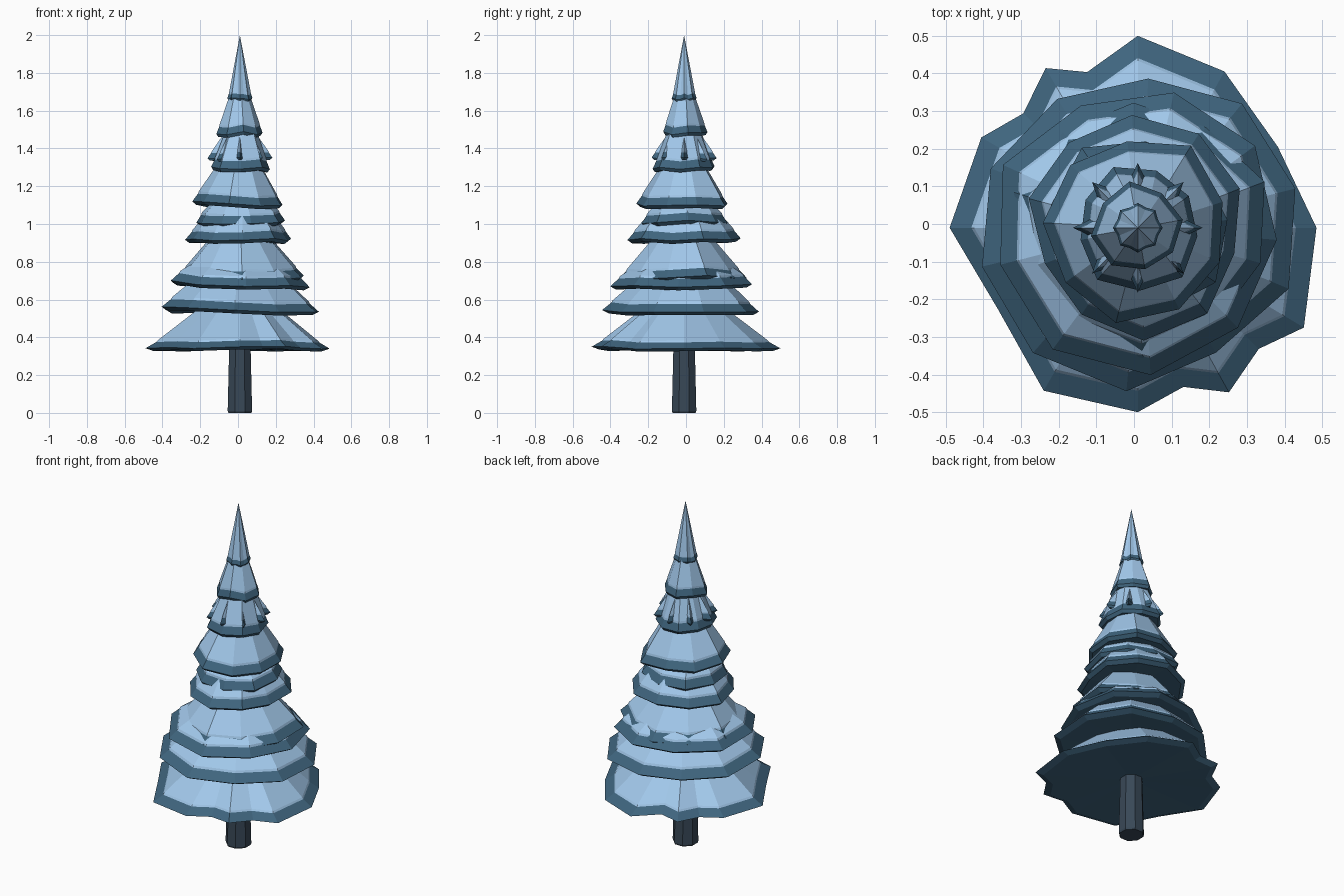
import bpy, bmesh, math, random
from mathutils import Matrix, Vector

if "Cube" in bpy.data.objects:
    bpy.data.objects.remove(bpy.data.objects["Cube"])

random.seed(4)
CX, CY = 0.01, -0.01          # trunk axis


def material(name, rgb):
    m = bpy.data.materials.new(name)
    m.diffuse_color = (*rgb, 1)
    m.use_nodes = True
    m.node_tree.nodes["Principled BSDF"].inputs["Base Color"].default_value = m.diffuse_color
    return m


NEEDLE = material("needle_blue", (0.05, 0.13, 0.21))
SNOW = material("snow", (0.36, 0.58, 0.83))
BARK = material("bark", (0.04, 0.065, 0.095))


def lathe(name, rings, bottom, top, mat, tilt=None):
    """Join rings of points into a closed shell; bottom/top are pole heights."""
    bm = bmesh.new()
    vr = [[bm.verts.new(p) for p in ring] for ring in rings]
    n = len(vr[0])
    for a, b in zip(vr, vr[1:]):
        for i in range(n):
            j = (i + 1) % n
            bm.faces.new((a[i], a[j], b[j], b[i]))
    lo, hi = bm.verts.new((0, 0, bottom)), bm.verts.new((0, 0, top))
    for i in range(n):
        j = (i + 1) % n
        bm.faces.new((vr[0][j], vr[0][i], lo))
        bm.faces.new((vr[-1][i], vr[-1][j], hi))
    if tilt:
        bmesh.ops.transform(bm, matrix=tilt, verts=bm.verts)
    bmesh.ops.translate(bm, vec=(CX, CY, 0), verts=bm.verts)
    bmesh.ops.recalc_face_normals(bm, faces=bm.faces)
    me = bpy.data.meshes.new(name)
    bm.to_mesh(me)
    bm.free()
    me.materials.append(mat)
    ob = bpy.data.objects.new(name, me)
    bpy.context.collection.objects.link(ob)
    return ob


def tier(name, z, r, apex, n, turn, tilt_deg=0, tilt_dir=0, radii=None, h=0.05):
    """One branch layer: dark needle skirt with a snow cone on top."""
    if radii is None:
        radii = [(a, r * random.uniform(0.91, 1.04))
                 for a in (turn + 360 * i / n for i in range(n))]
    dz = [random.uniform(-0.2, 0.2) * h for _ in radii]

    def ring(scale, height):
        return [(q * scale * math.cos(math.radians(a)),
                 q * scale * math.sin(math.radians(a)), height + d)
                for (a, q), d in zip(radii, dz)]

    axis = Vector((math.cos(math.radians(tilt_dir)), math.sin(math.radians(tilt_dir)), 0))
    p = Matrix.Translation((0, 0, z))
    tilt = p @ Matrix.Rotation(math.radians(tilt_deg), 4, axis) @ p.inverted()
    lathe(name + "_needles", [ring(0.92, z - 0.2 * h), ring(1, z + 0.15 * h), ring(0.88, z + h)],
          z, apex - 0.06, NEEDLE, tilt)
    lathe(name + "_snow", [ring(0.895, z + 0.8 * h), ring(0.87, z + 1.2 * h)],
          z + 0.8 * h, apex, SNOW, tilt)


# bottom layer has an irregular star outline: (angle, radius)
base = [(90, .51), (61, .475), (30, .43), (0, .475), (-31, .515), (-45, .455), (-61, .50),
        (-74, .44), (-90, .49), (-120, .50), (-150, .43), (180, .50), (150, .48), (135, .43),
        (120, .49), (108, .435)]
tier("layer_1", 0.34, 0.49, 0.72, 16, 0, radii=base, h=0.04)

# z, radius, apex, sides, turn, tilt, tilt direction
layers = [
    (0.535, 0.425, 0.92, 10, -22, 1.5, 90),
    (0.675, 0.385, 0.95, 9, 155, 2.0, 80),
    (0.71, 0.345, 1.11, 10, 20, 1.0, 0),
    (0.91, 0.29, 1.27, 10, -15, 1.0, 90),
    (1.005, 0.25, 1.27, 9, 165, 1.0, -60),
    (1.10, 0.25, 1.50, 9, 17, 1.0, 90),
    (1.29, 0.17, 1.72, 9, -8, 2.0, 90),
]
for i, (z, r, apex, n, turn, t, td) in enumerate(layers):
    tier(f"layer_{i + 2}", z, r, apex, n, turn, t, td)

# twig tips poking through the snow
star = [(22.5 * i, 0.172 if i % 2 == 0 else 0.10) for i in range(16)]
tier("poking_twigs", 1.34, 0.17, 1.6, 16, 0, radii=star, h=0.035)

tier("layer_9", 1.475, 0.122, 1.84, 8, 10, h=0.045)
tip = [(22.5 * i, 0.066 if i % 2 == 0 else 0.058) for i in range(16)]
tier("tree_top", 1.66, 0.066, 2.0, 16, 0, radii=tip, h=0.028)


# trunk, slightly tapered octagon with a chamfered foot
def circle(r, z, n=8):
    return [(r * math.cos((i + .5) * 2 * math.pi / n),
             r * math.sin((i + .5) * 2 * math.pi / n), z) for i in range(n)]


lathe("trunk", [circle(0.066, 0), circle(0.07, 0.01), circle(0.055, 0.6)], 0, 0.6, BARK)
